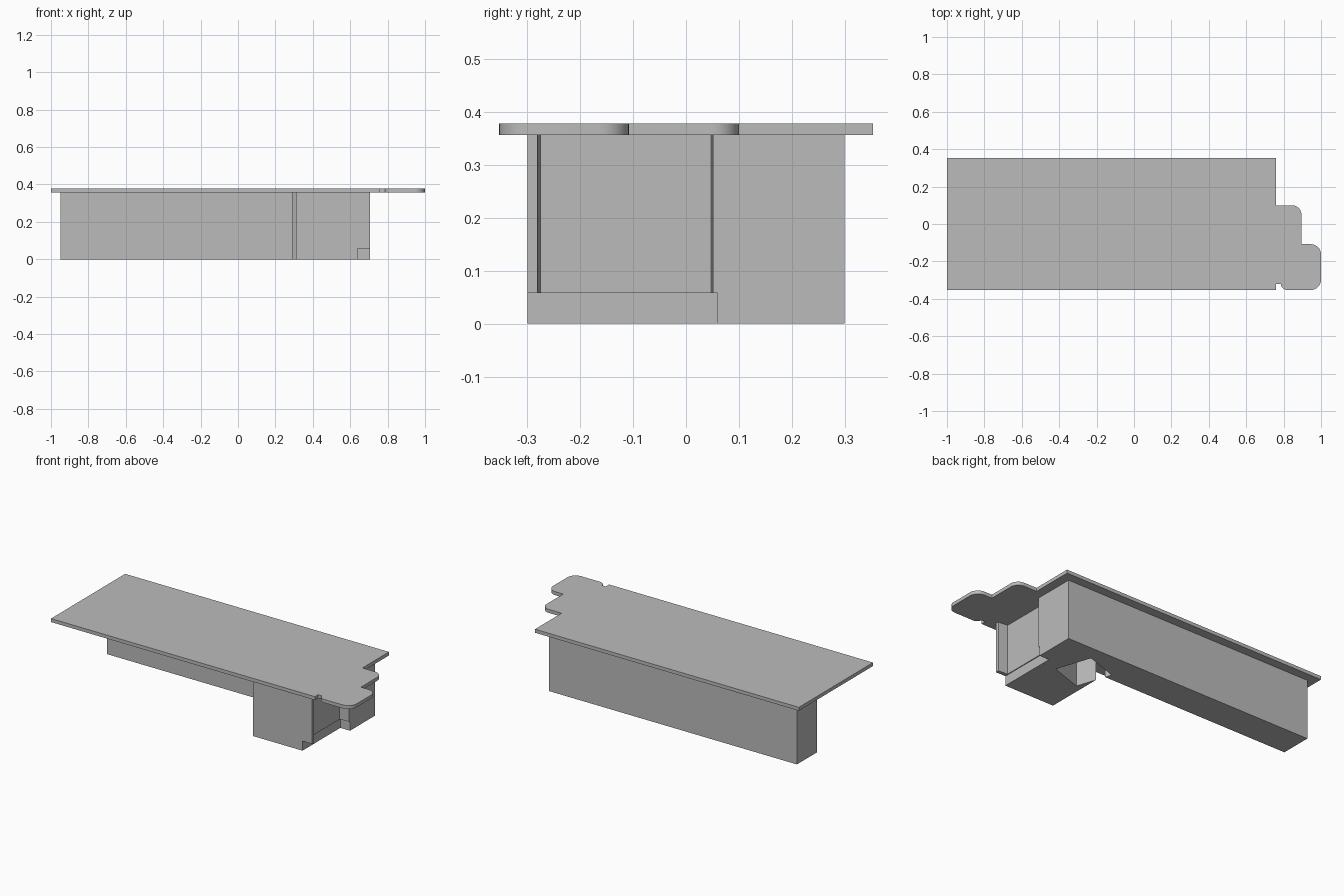
import bpy, bmesh, math
from mathutils import Vector

old = bpy.data.objects.get("Cube")
if old:
    bpy.data.objects.remove(old)

GREY = (0.5, 0.5, 0.5, 1)
mat = bpy.data.materials.new("plain grey")
mat.use_nodes = True
mat.diffuse_color = GREY
mat.node_tree.nodes["Principled BSDF"].inputs["Base Color"].default_value = GREY


def prism(name, outline, z0, z1):
    """Extrude a flat outline upwards into a solid."""
    bm = bmesh.new()
    face = bm.faces.new([bm.verts.new((x, y, z0)) for x, y in outline])
    top = bmesh.ops.extrude_face_region(bm, geom=[face])["geom"]
    verts = [v for v in top if isinstance(v, bmesh.types.BMVert)]
    bmesh.ops.translate(bm, vec=(0, 0, z1 - z0), verts=verts)
    bmesh.ops.recalc_face_normals(bm, faces=bm.faces)
    mesh = bpy.data.meshes.new(name)
    bm.to_mesh(mesh)
    bm.free()
    mesh.materials.append(mat)
    obj = bpy.data.objects.new(name, mesh)
    bpy.context.collection.objects.link(obj)
    return obj


def arc(cx, cy, r, start, end, steps=10):
    """Points of a rounded corner, angles in degrees."""
    angles = [math.radians(start + (end - start) * i / steps) for i in range(steps + 1)]
    return [(cx + r * math.cos(a), cy + r * math.sin(a)) for a in angles]


# Worktop with stepped, rounded lobes at one end
top_outline = [(-1, -0.353), (0.76, -0.353), (0.76, -0.322), (0.785, -0.322)]
top_outline += arc(0.82, -0.318, 0.035, 190, 270)
top_outline += arc(0.945, -0.298, 0.055, 270, 360)
top_outline += arc(0.945, -0.163, 0.055, 0, 90)
top_outline += [(0.895, -0.108)]
top_outline += arc(0.845, 0.05, 0.05, 0, 90)
top_outline += [(0.76, 0.1), (0.76, 0.353), (-1, 0.353)]
worktop = prism("worktop", top_outline, 0.357, 0.378)
bpy.context.view_layer.objects.active = worktop
worktop.select_set(True)
bpy.ops.object.shade_smooth_by_angle(angle=math.radians(30))

# Turned square shaft that cuts the inner corner of the cabinets
turn = math.radians(18.4)
u = Vector((math.cos(turn), math.sin(turn)))
v = Vector((-u.y, u.x))
p = Vector((0.349, -0.06))
shaft = [p + v * 0.22, p + v * 0.22 + u * 0.21, p + u * 0.21, p]


def on_wall(t):
    return tuple(p + v * t)


inner = [(-0.95, 0.3), (-0.95, 0.11), on_wall((0.11 - p.y) / v.y)]
inner += [tuple(q) for q in shaft]
inner += [on_wall((0.31 - p.x) / v.x), (0.31, -0.3)]

# Cabinet body with a recessed end bay between two side panels
bay = [(0.705, -0.3), (0.705, -0.281), (0.645, -0.275),
       (0.645, 0.047), (0.705, 0.051), (0.705, 0.3)]
prism("cabinet_body", inner + bay, 0.058, 0.357)

# Base with toe kick under the bay
kick = [(0.64, -0.3), (0.64, 0.06), (0.705, 0.06), (0.705, 0.3)]
prism("cabinet_base", inner + kick, 0, 0.058)
